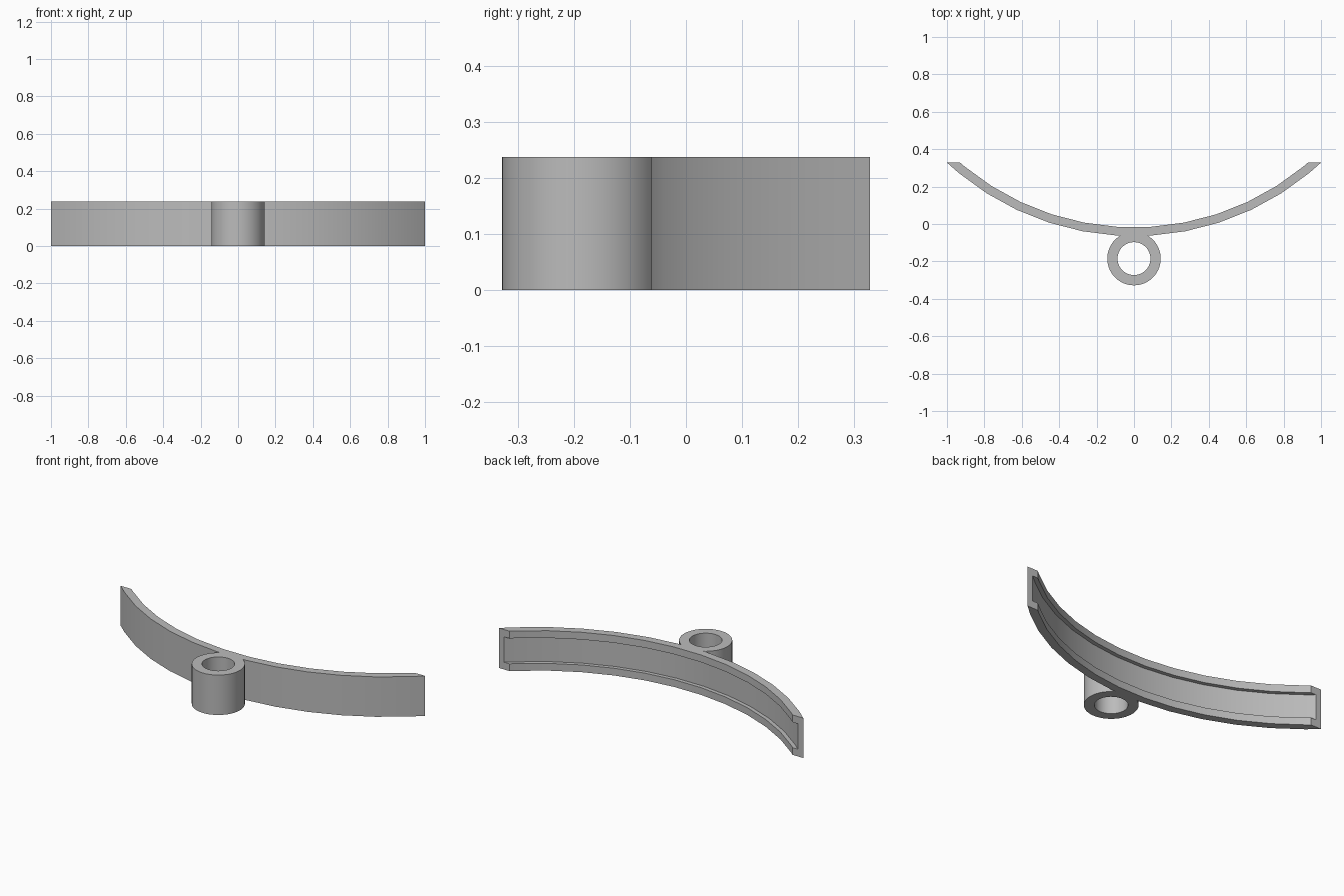
import bpy, bmesh, math

if "Cube" in bpy.data.objects:
    bpy.data.objects.remove(bpy.data.objects["Cube"])

HEIGHT = 0.237
CENTRE_Y = 1.405           # centre of the bow's arc
END_Y = 0.328              # flat cut at both tips
R_OUT, R_FLOOR, R_IN = 1.4697, 1.446, 1.423
RAIL = 0.043               # height of the rails beside the channel
STEP = math.radians(7.2)

grey = bpy.data.materials.new("plain grey")
grey.use_nodes = True
colour = (0.5, 0.5, 0.5, 1)
grey.diffuse_color = colour
grey.node_tree.nodes["Principled BSDF"].inputs["Base Color"].default_value = colour


def sweep(name, sections, closed):
    """Join matching cross-sections into one solid."""
    bm = bmesh.new()
    rings = [[bm.verts.new(p) for p in s] for s in sections]
    n = len(rings[0])
    pairs = list(zip(rings, rings[1:]))
    if closed:
        pairs.append((rings[-1], rings[0]))
    else:
        bm.faces.new(rings[0])
        bm.faces.new(rings[-1])
    for a, b in pairs:
        for i in range(n):
            j = (i + 1) % n
            bm.faces.new((a[i], a[j], b[j], b[i]))
    bmesh.ops.recalc_face_normals(bm, faces=bm.faces)
    mesh = bpy.data.meshes.new(name)
    bm.to_mesh(mesh)
    bm.free()
    mesh.materials.append(grey)
    obj = bpy.data.objects.new(name, mesh)
    bpy.context.collection.objects.link(obj)
    bpy.ops.object.select_all(action="DESELECT")
    obj.select_set(True)
    bpy.context.view_layer.objects.active = obj
    bpy.ops.object.shade_smooth_by_angle(angle=math.radians(25))
    return obj


# Curved bow: C-shaped section with a channel on the hollow side
profile = [(R_OUT, 0), (R_IN, 0), (R_IN, RAIL), (R_FLOOR, RAIL),
           (R_FLOOR, HEIGHT - RAIL), (R_IN, HEIGHT - RAIL),
           (R_IN, HEIGHT), (R_OUT, HEIGHT)]


def bow_end(side):
    drop = CENTRE_Y - END_Y
    return [(side * math.sqrt(r * r - drop * drop), END_Y, z) for r, z in profile]


bow = [bow_end(-1)]
for k in range(-6, 6):
    a = (k + 0.5) * STEP
    bow.append([(r * math.sin(a), CENTRE_Y - r * math.cos(a), z) for r, z in profile])
bow.append(bow_end(1))
sweep("curved_channel_bar", bow, closed=False)

# Round socket, flattened where it meets the bar
TUBE_Y, TUBE_R, HOLE_R, SIDES = -0.185, 0.143, 0.088, 50
tube = []
for k in range(SIDES):
    a = math.tau * k / SIDES
    tube.append([(r * math.sin(a), min(TUBE_Y - r * math.cos(a), -0.058), z)
                 for r, z in ((TUBE_R, 0), (TUBE_R, HEIGHT), (HOLE_R, HEIGHT), (HOLE_R, 0))])
sweep("round_socket", tube, closed=True)
